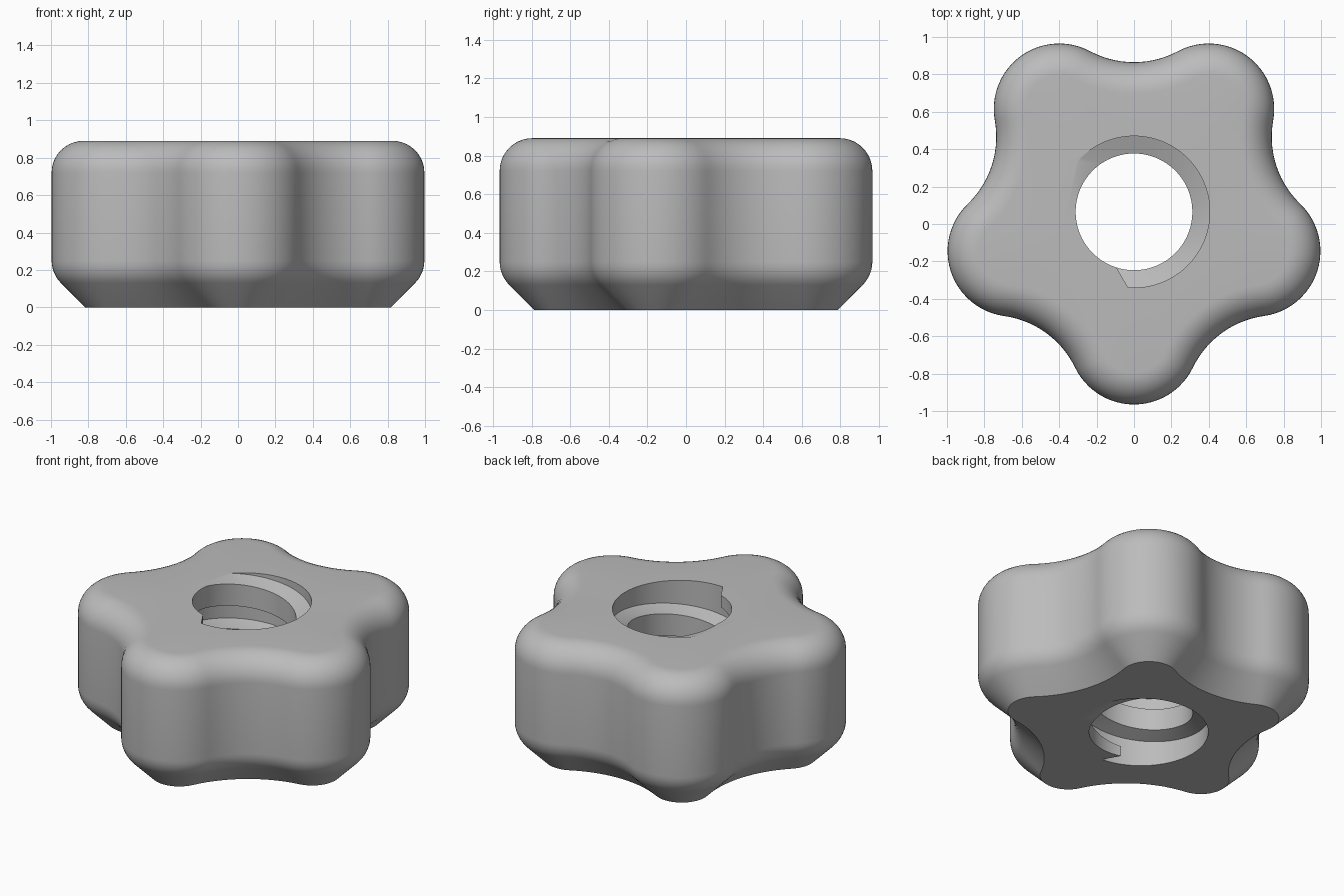
import bpy, bmesh, math
from mathutils import Vector

if "Cube" in bpy.data.objects:
    bpy.data.objects.remove(bpy.data.objects["Cube"])

H = 0.89                      # knob height
CY = 0.065                    # y of the bore axis
LOBE_D, LOBE_R = 0.68, 0.35   # lobe circle distance and radius
VAL_D, VAL_R = 1.297, 0.497   # valley circle distance and radius
BORE, CREST = 0.405, 0.312    # thread outer and inner radius
TURNS = 3
PITCH = H / TURNS

grey = bpy.data.materials.new("plain grey")
grey.diffuse_color = (0.5, 0.5, 0.5, 1)
grey.use_nodes = True
grey.node_tree.nodes["Principled BSDF"].inputs["Base Color"].default_value = grey.diffuse_color


def finish(bm, name):
    bmesh.ops.recalc_face_normals(bm, faces=bm.faces)
    me = bpy.data.meshes.new(name)
    bm.to_mesh(me)
    bm.free()
    me.materials.append(grey)
    ob = bpy.data.objects.new(name, me)
    ob.location.y = CY
    bpy.context.collection.objects.link(ob)
    bpy.ops.object.select_all(action='DESELECT')
    ob.select_set(True)
    bpy.context.view_layer.objects.active = ob
    bpy.ops.object.shade_smooth_by_angle(angle=math.radians(32))
    return ob


def outline(inset):
    """Five-lobed outline of tangent arcs, moved inward by inset."""
    pts = []
    n_lobe, n_val = 24, 14
    half = math.radians(36)
    # tangent direction between a lobe circle and the next valley circle
    dx = VAL_D * math.cos(half) - LOBE_D
    dy = VAL_D * math.sin(half)
    t = math.atan2(dy, dx)
    for k in range(5):
        a = math.radians(-90 + 72 * k)
        for i in range(n_lobe):
            b = a - t + 2 * t * i / n_lobe
            r = LOBE_R - inset
            pts.append((LOBE_D * math.cos(a) + r * math.cos(b),
                        LOBE_D * math.sin(a) + r * math.sin(b)))
        v = a + half
        sweep = t - half
        for i in range(n_val):
            b = v + math.pi + sweep - 2 * sweep * i / n_val
            r = VAL_R + inset
            pts.append((VAL_D * math.cos(v) + r * math.cos(b),
                        VAL_D * math.sin(v) + r * math.sin(b)))
    return pts


# Knob body: chamfered bottom, rounded top, open bore
profile = [(0.18, 0.0)]
for i in range(7):            # soft blend from chamfer to side
    a = math.radians(45 * (1 - i / 6))
    profile.append((0.17 * (1 - math.cos(a)), 0.25 - 0.17 * math.sin(a)))
for i in range(11):           # top rounding
    a = math.radians(90 * i / 10)
    profile.append((0.17 * (1 - math.cos(a)), H - 0.17 + 0.17 * math.sin(a)))

bm = bmesh.new()
rings = [[bm.verts.new((x, y, z)) for x, y in outline(d)] for d, z in profile]
angles = [math.atan2(y, x) for x, y in outline(0.17)]
for z in (H, 0.0):
    rings.append([bm.verts.new((BORE * math.cos(a), BORE * math.sin(a), z)) for a in angles])
n = len(angles)
for r in range(len(rings)):
    lo, hi = rings[r], rings[(r + 1) % len(rings)]
    for i in range(n):
        j = (i + 1) % n
        bm.faces.new((lo[i], lo[j], hi[j], hi[i]))
finish(bm, "knob_body")

# Thread ridge: trapezoid swept along a helix, trimmed flush at both ends
SKEW = math.radians(6.5)
section = [(BORE + 0.001, -0.102, SKEW), (CREST, -0.072, -SKEW),
           (CREST, 0.072, -SKEW), (BORE + 0.001, 0.102, SKEW)]
bm = bmesh.new()
steps = 96 * TURNS
rows = []
for s in range(steps + 1):
    row = []
    for r, dz, skew in section:
        turn = 2 * math.pi * TURNS * s / steps + skew
        a = math.radians(259) + turn
        row.append(bm.verts.new((r * math.cos(a), r * math.sin(a),
                                 dz + PITCH * turn / (2 * math.pi))))
    rows.append(row)
for p, q in zip(rows, rows[1:]):
    for i in range(4):
        j = (i + 1) % 4
        bm.faces.new((p[i], p[j], q[j], q[i]))
bm.faces.new(rows[0])
bm.faces.new(rows[-1])
for z, nz in ((0.0, -1), (H, 1)):
    cut = bmesh.ops.bisect_plane(bm, geom=bm.verts[:] + bm.edges[:] + bm.faces[:],
                                 plane_co=Vector((0, 0, z)), plane_no=Vector((0, 0, nz)),
                                 clear_outer=True)
    edges = [e for e in cut["geom_cut"] if isinstance(e, bmesh.types.BMEdge)]
    bmesh.ops.holes_fill(bm, edges=edges, sides=0)
finish(bm, "thread_ridge")
